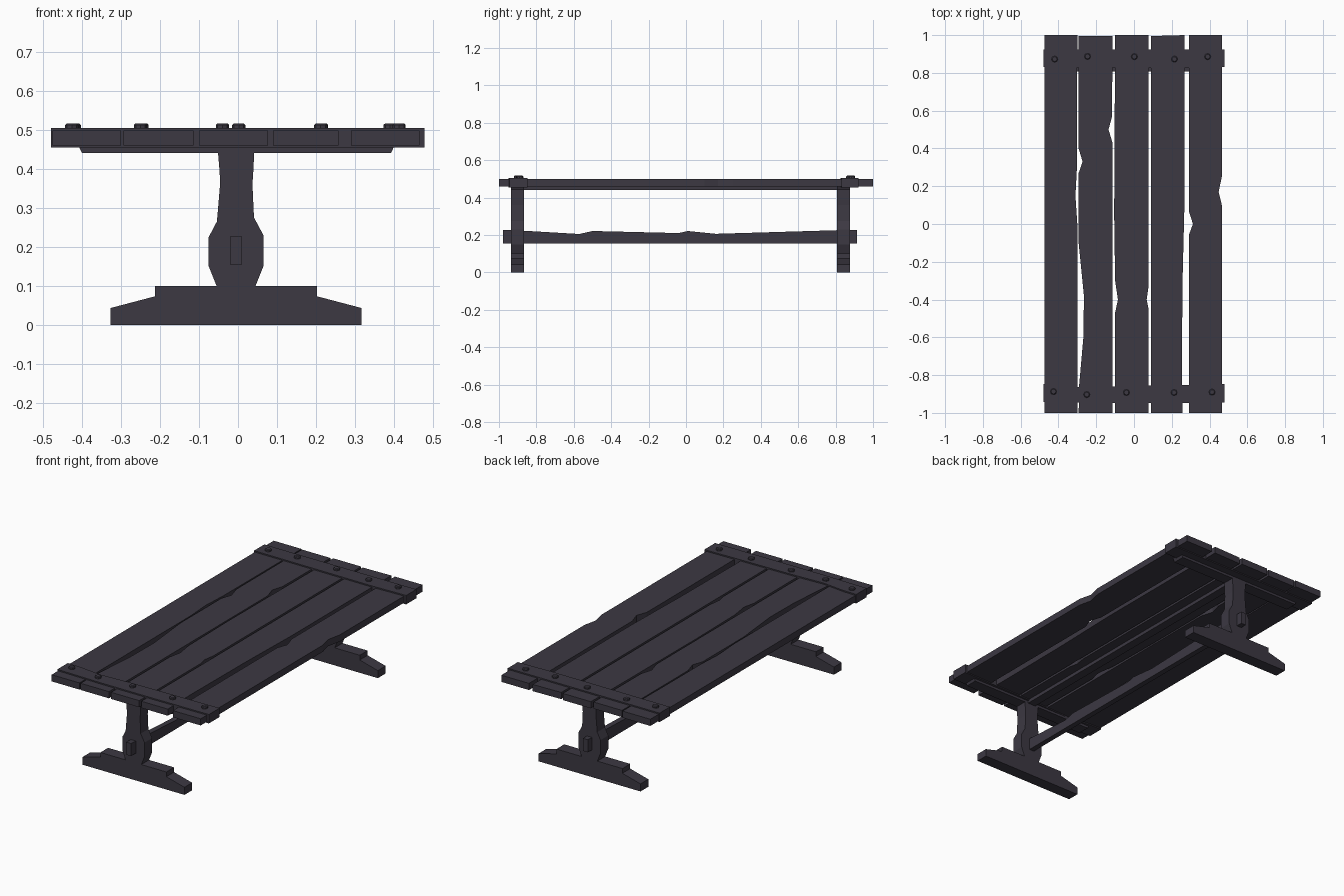
import bpy, bmesh
from mathutils import Vector

if "Cube" in bpy.data.objects:
    bpy.data.objects.remove(bpy.data.objects["Cube"])

wood = bpy.data.materials.new("dark_wood")
wood.diffuse_color = (0.045, 0.04, 0.055, 1)
wood.use_nodes = True
wood.node_tree.nodes["Principled BSDF"].inputs["Base Color"].default_value = wood.diffuse_color


def finish(bm, name):
    bmesh.ops.recalc_face_normals(bm, faces=bm.faces)
    me = bpy.data.meshes.new(name)
    bm.to_mesh(me)
    bm.free()
    me.materials.append(wood)
    ob = bpy.data.objects.new(name, me)
    bpy.context.collection.objects.link(ob)
    return ob


def extrude_profile(name, pts, axis, lo, hi):
    """Extrude a 2D outline along an axis; outline uses the other two axes in order."""
    bm = bmesh.new()

    def place(p):
        co = list(p)
        co.insert(axis, lo)
        return co
    face = bm.faces.new([bm.verts.new(place(p)) for p in pts])
    ext = bmesh.ops.extrude_face_region(bm, geom=[face])
    shift = Vector((0, 0, 0))
    shift[axis] = hi - lo
    bmesh.ops.translate(bm, vec=shift,
                        verts=[v for v in ext["geom"] if isinstance(v, bmesh.types.BMVert)])
    return finish(bm, name)


# Table top: worn planks, each with left and right edges listed from back to front
planks = [
    ([(-.475, 1), (-.475, -1)],
     [(-.30, 1), (-.302, .3), (-.31, .15), (-.30, 0), (-.30, -1)]),
    ([(-.293, .995), (-.293, .4), (-.272, .33), (-.293, .27), (-.293, -.1),
      (-.265, -.38), (-.268, -.6), (-.29, -.85), (-.293, -1)],
     [(-.114, .995), (-.116, .57), (-.135, .5), (-.114, .43), (-.114, -1)]),
    ([(-.10, 1), (-.105, .05), (-.10, -.3), (-.085, -.4), (-.10, -.47), (-.10, -1)],
     [(.077, 1), (.077, -.33), (.067, -.4), (.077, -.45), (.077, -1)]),
    ([(.09, .995), (.09, -1)],
     [(.267, 1), (.267, .1), (.257, -.3), (.253, -.8), (.258, -1)]),
    ([(.29, 1), (.29, .07), (.312, 0), (.29, -.06), (.29, -1)],
     [(.465, 1), (.465, .25), (.448, .17), (.465, .1), (.465, -1)]),
]
for i, (left, right) in enumerate(planks):
    extrude_profile(f"top_plank_{i + 1}", left + right[::-1], 2, .46, .498)

# Battens clamping the plank ends
extrude_profile("front_batten", [(-.48, -.848), (-.40, -.85), (-.26, -.866), (-.08, -.858),
                                 (.478, -.848), (.478, -.945), (.1, -.948), (-.2, -.948),
                                 (-.48, -.942)], 2, .454, .505)
extrude_profile("back_batten", [(-.48, .923), (.478, .923), (.478, .832), (.40, .83),
                                (.28, .826), (-.48, .83)], 2, .454, .505)

# Bolt heads on the battens
bolts = [(-.426, -.887), (-.25, -.903), (-.04, -.892), (.212, -.892), (.413, -.89),
         (-.42, .873), (-.246, .887), (.002, .886), (.214, .873), (.39, .886)]
for i, (x, y) in enumerate(bolts):
    bm = bmesh.new()
    bmesh.ops.create_cone(bm, cap_ends=True, segments=8, radius1=.017, radius2=.017, depth=.013)
    rim = [e for e in bm.edges if all(v.co.z > 0 for v in e.verts)]
    bmesh.ops.bevel(bm, geom=rim, offset=.004, segments=1, affect='EDGES')
    bmesh.ops.translate(bm, verts=bm.verts, vec=(x, y, .51))
    finish(bm, f"bolt_{i + 1}")

# Trestle profiles in x, z
post = [(-.055, .10), (-.075, .15), (-.075, .225), (-.054, .265), (-.046, .36), (-.047, .39),
        (-.052, .45), (.042, .45), (.039, .39), (.037, .36), (.041, .275), (.065, .23),
        (.065, .15), (.045, .10)]
foot = [(-.327, 0), (-.327, .043), (-.213, .073), (-.213, .1), (.203, .1), (.203, .073),
        (.317, .043), (.317, 0)]
bearer = [(-.40, .44), (-.414, .47), (.406, .47), (.392, .44)]
for side, lo, hi in (("front", -.935, -.866), ("back", .807, .877)):
    extrude_profile(side + "_post", post, 1, lo, hi)
    extrude_profile(side + "_foot", foot, 1, lo, hi)
    extrude_profile(side + "_bearer", bearer, 1, lo, hi)

# Worn stretcher passing through both posts
stretcher = [(-.978, .155), (-.978, .227), (-.86, .222), (-.57, .205), (-.50, .221),
             (-.04, .21), (.01, .221), (.16, .206), (.80, .225), (.914, .227), (.914, .155)]
extrude_profile("stretcher", stretcher, 0, -.021, .01)

# Slim rail under the top, joining the bearers
extrude_profile("under_rail", [(-.03, .44), (-.03, .462), (.02, .462), (.02, .44)], 1, -.87, .81)
